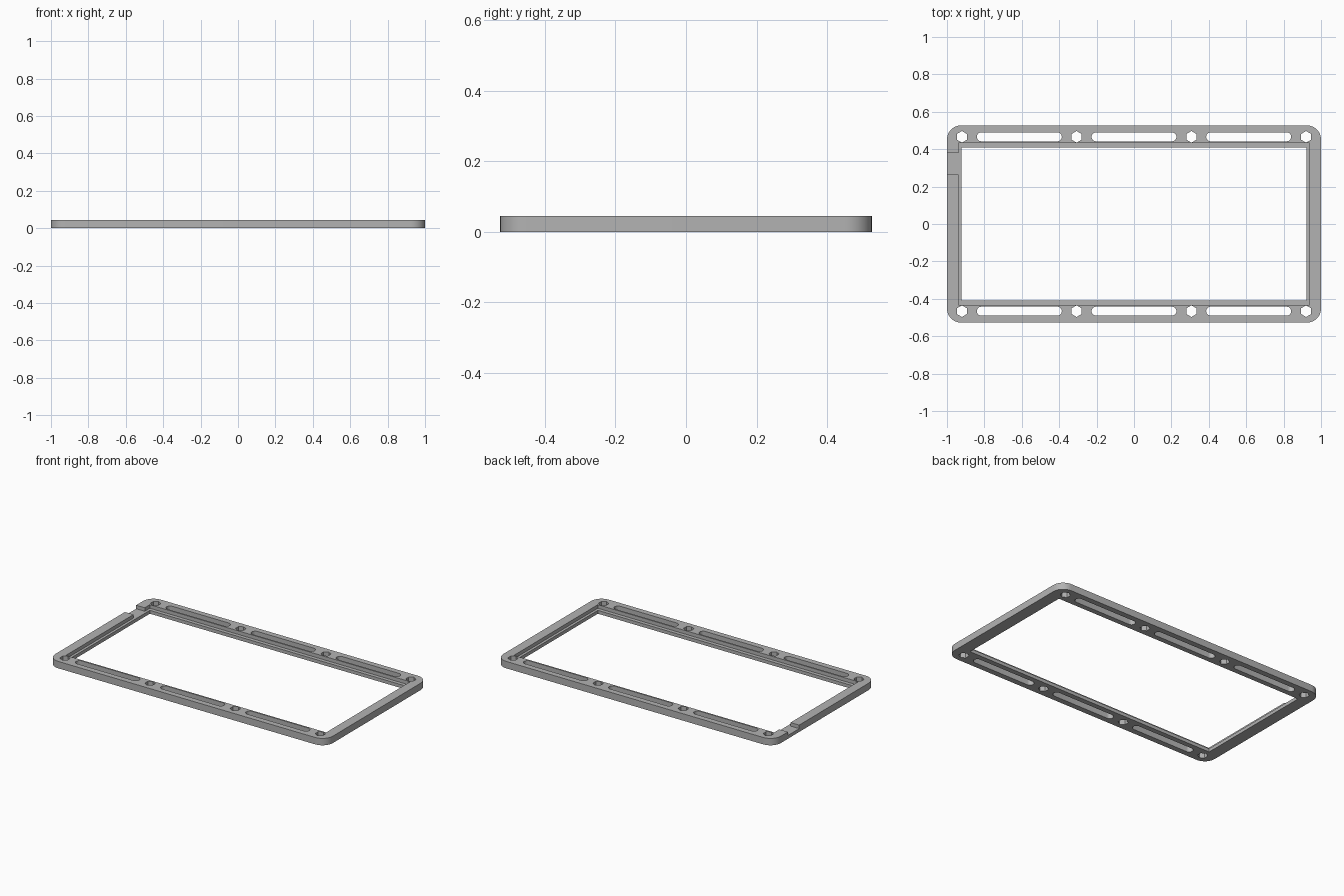
import bpy, bmesh, math

if "Cube" in bpy.data.objects:
    bpy.data.objects.remove(bpy.data.objects["Cube"], do_unlink=True)

HEIGHT, LEDGE = 0.045, 0.022
grey = bpy.data.materials.new("mid_grey")
grey.use_nodes = True
colour = (0.45, 0.45, 0.45, 1)
grey.diffuse_color = colour
grey.node_tree.nodes["Principled BSDF"].inputs["Base Color"].default_value = colour


def rounded_rect(cx, cy, hx, hy, r, steps):
    """Counter-clockwise outline; r = 0 gives a plain rectangle."""
    pts = []
    for q, (sx, sy) in enumerate([(1, 1), (-1, 1), (-1, -1), (1, -1)]):
        for i in range(steps + 1 if r else 1):
            a = math.pi / 2 * (q + i / steps)
            pts.append((cx + sx * (hx - r) + r * math.cos(a),
                        cy + sy * (hy - r) + r * math.sin(a)))
    return pts


def hexagon(cx, cy, r):
    return [(cx + r * math.sin(k * math.pi / 3), cy + r * math.cos(k * math.pi / 3))
            for k in range(6)][::-1]


def prism(name, outlines, z0, z1):
    """Extrude one or more separate outlines into a single object."""
    bm = bmesh.new()
    for pts in outlines:
        face = bm.faces.new([bm.verts.new((x, y, z0)) for x, y in pts])
        ext = bmesh.ops.extrude_face_region(bm, geom=[face], use_keep_orig=True)
        for v in ext["geom"]:
            if isinstance(v, bmesh.types.BMVert):
                v.co.z = z1
    bmesh.ops.remove_doubles(bm, verts=bm.verts, dist=1e-5)
    bmesh.ops.recalc_face_normals(bm, faces=bm.faces)
    mesh = bpy.data.meshes.new(name)
    bm.to_mesh(mesh)
    bm.free()
    mesh.materials.append(grey)
    obj = bpy.data.objects.new(name, mesh)
    bpy.context.collection.objects.link(obj)
    return obj


# Frame body
frame = prism("frame", [rounded_rect(0, 0, 1, 0.527, 0.075, 10)], 0, HEIGHT)

# Mounting holes and slots along both long rails
rail_holes = []
for y in (-0.466, 0.466):
    rail_holes += [hexagon(x, y, 0.031) for x in (-0.92, -0.307, 0.307, 0.92)]
    rail_holes += [rounded_rect(x, y, 0.227, 0.024, 0.0239, 6) for x in (-0.613, 0, 0.613)]

# Central opening, stepped recess above it, cable notch in the right rail
cutters = [
    prism("opening_cutter", [rounded_rect(0, 0, 0.921, 0.408, 0, 1)], -0.1, 0.1),
    prism("recess_cutter", [rounded_rect(0, 0, 0.938, 0.432, 0, 1)], LEDGE, 0.1),
    prism("notch_cutter", [rounded_rect(-0.99, 0.322, 0.06, 0.058, 0, 1)], LEDGE, 0.1),
    prism("rail_hole_cutter", rail_holes, -0.1, 0.1),
]
for cutter in cutters:
    mod = frame.modifiers.new(cutter.name, "BOOLEAN")
    mod.operation, mod.solver, mod.object = "DIFFERENCE", "EXACT", cutter

# Bake the cuts and drop the cutters
bpy.context.view_layer.update()
baked = bpy.data.meshes.new_from_object(
    frame.evaluated_get(bpy.context.evaluated_depsgraph_get()))
frame.modifiers.clear()
frame.data = baked
for cutter in cutters:
    bpy.data.objects.remove(cutter, do_unlink=True)

bpy.ops.object.select_all(action="DESELECT")
frame.select_set(True)
bpy.context.view_layer.objects.active = frame
bpy.ops.object.shade_smooth_by_angle(angle=math.radians(30))
